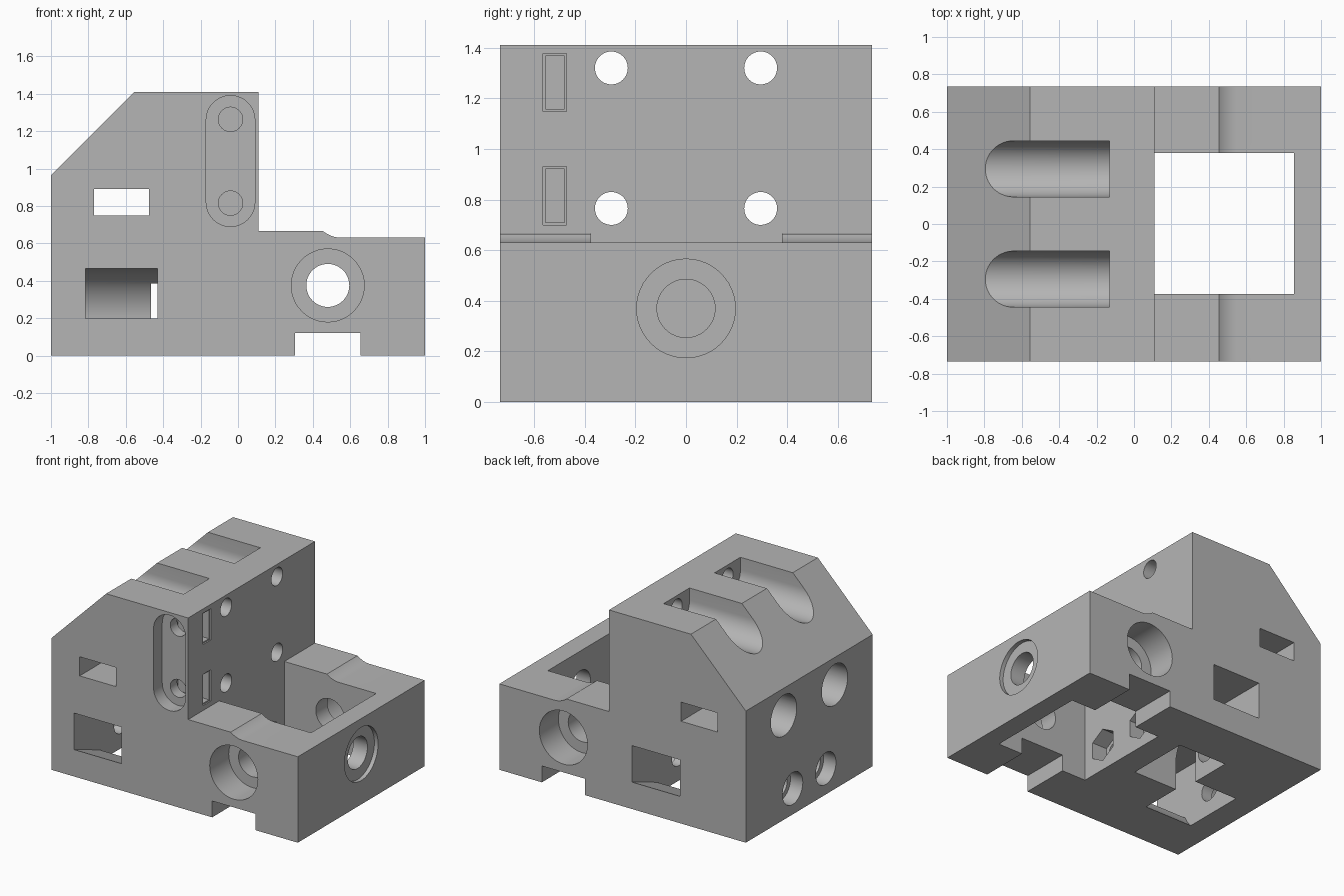
import bpy, bmesh, math
from mathutils import Matrix, Vector

old = bpy.data.objects.get("Cube")
if old:
    bpy.data.objects.remove(old, do_unlink=True)

grey = bpy.data.materials.new("plain grey")
grey.use_nodes = True
colour = (0.46, 0.46, 0.46, 1)
grey.diffuse_color = colour
grey.node_tree.nodes["Principled BSDF"].inputs["Base Color"].default_value = colour

W = 0.735      # half width in y
WALL = 0.11    # x of the upright face


def add_object(name, bm):
    bmesh.ops.recalc_face_normals(bm, faces=bm.faces)
    mesh = bpy.data.meshes.new(name)
    bm.to_mesh(mesh)
    bm.free()
    mesh.materials.append(grey)
    obj = bpy.data.objects.new(name, mesh)
    bpy.context.collection.objects.link(obj)
    return obj


def prism(name, points, axis, a, b):
    """Extrude a closed profile along x (points y,z) or along y (points x,z)."""
    bm = bmesh.new()
    place = (lambda p: (a, p[0], p[1])) if axis == "x" else (lambda p: (p[0], a, p[1]))
    face = bm.faces.new([bm.verts.new(place(p)) for p in points])
    moved = bmesh.ops.extrude_face_region(bm, geom=[face])["geom"]
    shift = Vector((b - a, 0, 0)) if axis == "x" else Vector((0, b - a, 0))
    bmesh.ops.translate(bm, vec=shift, verts=[v for v in moved if isinstance(v, bmesh.types.BMVert)])
    return add_object(name, bm)


def box(x0, x1, y0, y1, z0, z1):
    return prism("box_cutter", [(y0, z0), (y1, z0), (y1, z1), (y0, z1)], "x", x0, x1)


def arc(u, v, r, start, end, n):
    angles = [math.radians(start + (end - start) * i / n) for i in range(n + 1)]
    return [(u + r * math.cos(t), v + r * math.sin(t)) for t in angles]


def bore(axis, u, v, r, a, b, sides=48):
    ring = arc(u, v, r, 90, 450, sides)[:-1]
    return prism("bore_cutter", ring, axis, a, b)


# Body side profile: chamfered upright, low arm with a small concave step
profile = [(-1, 0), (-1, 0.965), (-0.555, 1.41), (WALL, 1.41), (WALL, 0.665)]
profile += arc(0.555, 0.79, 0.16, 231.5, 270, 8)
profile += [(1, 0.63), (1, 0)]
body = prism("carriage_block", profile, "y", -W, W)


def cut(cutter):
    cutter.hide_render = True
    mod = body.modifiers.new("cut", "BOOLEAN")
    mod.operation = "DIFFERENCE"
    mod.solver = "EXACT"
    mod.object = cutter
    graph = bpy.context.evaluated_depsgraph_get()
    result = bpy.data.meshes.new_from_object(body.evaluated_get(graph))
    body.modifiers.clear()
    body.data = result
    bpy.data.objects.remove(cutter, do_unlink=True)


# Square window through the arm and groove across its underside
cut(box(WALL, 0.855, -0.375, 0.38, -0.2, 0.9))
cut(box(0.305, 0.655, -1, 1, -0.1, 0.12))

# End bore with a shallow ring recess
cut(bore("x", 0, 0.37, 0.115, 0.7, 1.1))
cut(bore("x", 0, 0.37, 0.195, 0.97, 1.1))

# Tie slot through the upright
cut(box(-0.77, -0.475, -1, 1, 0.75, 0.89))

for s in (-1, 1):
    # Counterbored side bores
    cut(bore("y", 0.48, 0.375, 0.115, s * 0.3, s * 1.0))
    cut(bore("y", 0.48, 0.375, 0.195, s * 0.515, s * 1.0))

    # Upper U-shaped troughs, lower deep counterbores and their bolt holes
    y = s * 0.295
    trough = arc(y, 1.32, 0.15, 180, 360, 28) + [(y + 0.15, 1.6), (y - 0.15, 1.6)]
    cut(prism("trough_cutter", trough, "x", -1.1, -0.13))
    cut(bore("x", y, 0.765, 0.15, -1.1, -0.13))
    for z in (0.765, 1.32):
        cut(bore("x", y, z, 0.065, -0.2, 0.2))

    # Round roller pocket, with a channel to the side and another downwards
    x0, x1 = (-0.815, -0.43) if s < 0 else (-0.465, -0.075)
    pocket = arc(s * 0.192, 0.192, 0.273, 90, 90 + s * 90, 16)
    inner = [(-s * 0.081, -0.1), (s * 0.084, -0.1)]
    low = arc(s * 0.192, 0.192, 0.273, 270 - s * 24, 270 + s * 66.7, 20)
    pocket += inner + low + [(s * 1.0, 0.3), (s * 1.0, 0.465)]
    # Keep the lower arc from where it clears the underside
    cut(prism("pocket_cutter", pocket, "x", x0, x1))

    # Roller axle holes, with a round head recess and a hexagonal nut recess
    y = s * 0.192
    cut(bore("x", y, 0.19, 0.08, -1.1, 0.2))
    cut(bore("x", y, 0.19, 0.117, -1.1, -0.9))
    cut(bore("x", y, 0.19, 0.12, -0.01, 0.2, 6))

# Oblong recess on the front with two screw holes and nut slots
oblong = arc(-0.04, 1.26, 0.13, 0, 180, 24) + arc(-0.04, 0.82, 0.13, 180, 360, 24)
cut(prism("oblong_cutter", oblong, "y", -1, -0.635))
for z in (0.815, 1.263):
    cut(bore("y", -0.04, z, 0.065, -0.7, -0.36))
    cut(box(-0.15, 0.2, -0.555, -0.48, z - 0.105, z + 0.105))
    cut(box(0.1, 0.2, -0.565, -0.472, z - 0.115, z + 0.115))

# Smooth the bores while keeping machined edges crisp
bpy.ops.object.select_all(action="DESELECT")
body.select_set(True)
bpy.context.view_layer.objects.active = body
bpy.ops.object.shade_smooth_by_angle(angle=math.radians(25))
